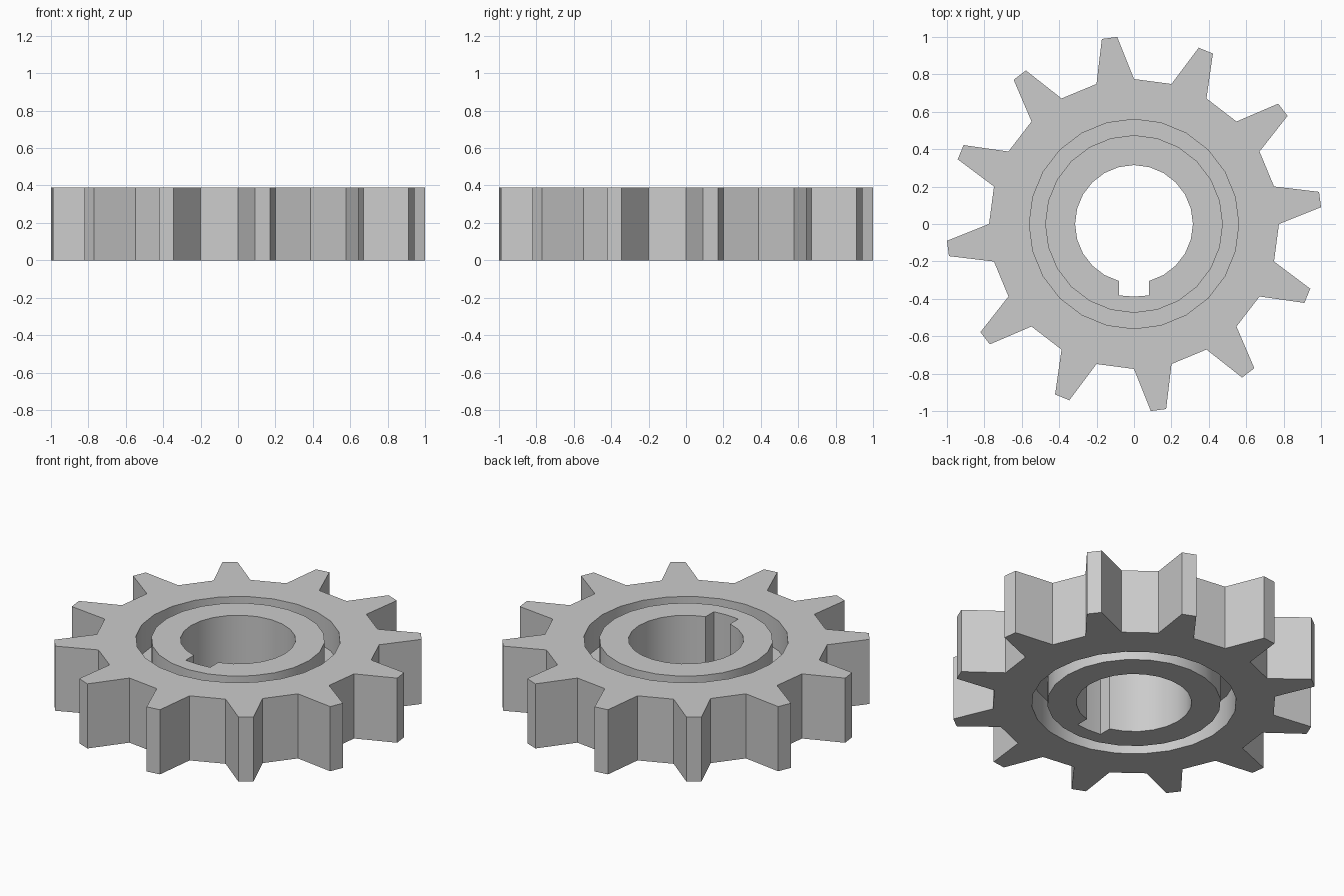
import bpy, bmesh
from math import sin, cos, radians

if "Cube" in bpy.data.objects:
    bpy.data.objects.remove(bpy.data.objects["Cube"])

SECTORS = 24          # 12 teeth alternating with 12 gaps
HEIGHT = 0.39
GROOVE = 0.18         # recess depth on each side
ROOT_R, TIP_R = 0.775, 1.004
GROOVE_R, HUB_R, BORE_R = 0.56, 0.475, 0.315


def polar(r, deg):
    return (r * cos(radians(deg)), r * sin(radians(deg)))


def rim_path(i):
    """Outer outline of one sector: a tooth on even sectors, a root on odd."""
    a = i * 15
    tips = [polar(TIP_R, a + 5.15), polar(TIP_R, a + 9.85)] if i % 2 == 0 else []
    return [polar(ROOT_R, a)] + tips + [polar(ROOT_R, a + 15)]


def ring_path(r):
    return lambda i: [polar(r, i * 15), polar(r, i * 15 + 15)]


def bore_path(i):
    """Bore outline of one sector, with the keyway at the front."""
    p = ring_path(BORE_R)(i)
    if i == 17:
        return [p[0], (p[0][0], -0.382), (0, -0.388)]
    if i == 18:
        return [(0, -0.388), (p[1][0], -0.382), p[1]]
    return p


bm = bmesh.new()


def face(points):
    bm.faces.new([bm.verts.new(p) for p in points])


def flat(outer, inner, z):
    """Flat annulus between two outlines."""
    for i in range(SECTORS):
        face([(x, y, z) for x, y in outer(i) + inner(i)[::-1]])


def wall(path, z0, z1):
    """Upright wall along an outline."""
    for i in range(SECTORS):
        pts = path(i)
        for a, b in zip(pts, pts[1:]):
            face([(*a, z0), (*b, z0), (*b, z1), (*a, z1)])


groove, hub = ring_path(GROOVE_R), ring_path(HUB_R)

# toothed rim and bore
wall(rim_path, 0, HEIGHT)
wall(bore_path, 0, HEIGHT)

# both faces: toothed ring, recessed groove, hub
for z, floor in ((0, GROOVE), (HEIGHT, HEIGHT - GROOVE)):
    flat(rim_path, groove, z)
    wall(groove, z, floor)
    flat(groove, hub, floor)
    wall(hub, z, floor)
    flat(hub, bore_path, z)

bmesh.ops.remove_doubles(bm, verts=bm.verts, dist=1e-4)
bmesh.ops.recalc_face_normals(bm, faces=bm.faces)
mesh = bpy.data.meshes.new("gear_wheel")
bm.to_mesh(mesh)
bm.free()

gear = bpy.data.objects.new("gear_wheel", mesh)
bpy.context.collection.objects.link(gear)
bpy.context.view_layer.objects.active = gear
gear.select_set(True)
bpy.ops.object.shade_smooth_by_angle(angle=radians(25))
